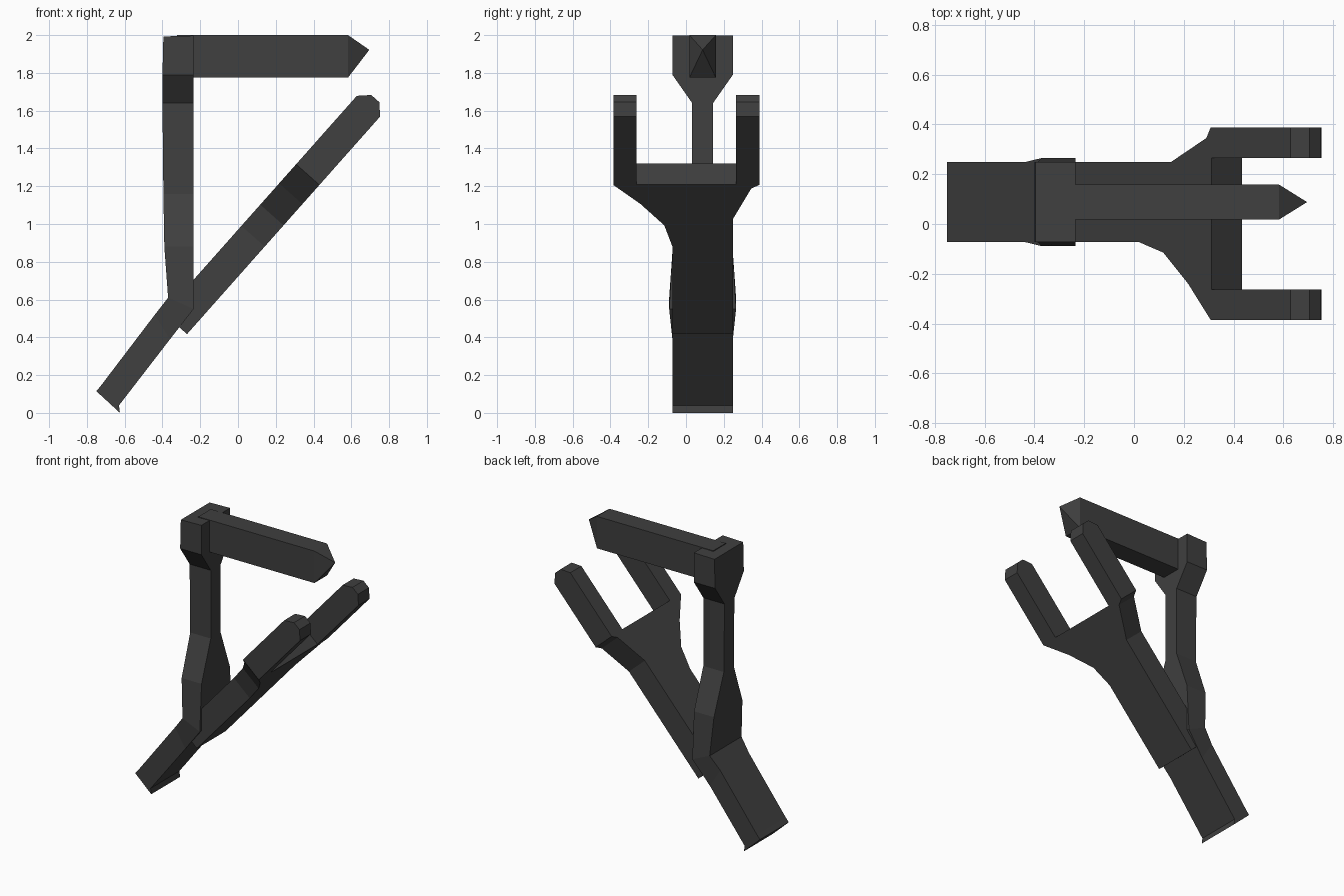
import bpy, bmesh
from mathutils import Vector

if "Cube" in bpy.data.objects:
    bpy.data.objects.remove(bpy.data.objects["Cube"])

MID = 0.088  # y centre of handle, post and arm

# Dark grey finish shared by every part
dark = bpy.data.materials.new("dark_grey")
dark.diffuse_color = (0.05, 0.05, 0.05, 1)
dark.use_nodes = True
dark.node_tree.nodes["Principled BSDF"].inputs["Base Color"].default_value = dark.diffuse_color


def finish(name, bm):
    bmesh.ops.recalc_face_normals(bm, faces=bm.faces)
    mesh = bpy.data.meshes.new(name)
    bm.to_mesh(mesh)
    bm.free()
    mesh.materials.append(dark)
    obj = bpy.data.objects.new(name, mesh)
    bpy.context.collection.objects.link(obj)
    return obj


def loft(name, rings):
    """Skin a list of four-cornered rings and cap both ends."""
    bm = bmesh.new()
    loops = [[bm.verts.new(p) for p in ring] for ring in rings]
    for a, b in zip(loops, loops[1:]):
        for i in range(4):
            j = (i + 1) % 4
            bm.faces.new((a[i], a[j], b[j], b[i]))
    bm.faces.new(loops[0])
    bm.faces.new(loops[-1])
    return finish(name, bm)


# Handle and post: back x, back z, front x, front z, half width
sections = [
    (-0.75, 0.115, -0.625, 0.0, 0.16),
    (-0.725, 0.145, -0.63, 0.04, 0.16),
    (-0.44, 0.52, -0.36, 0.39, 0.16),
    (-0.37, 0.61, -0.235, 0.55, 0.177),
    (-0.39, 0.88, -0.235, 0.88, 0.158),
    (-0.395, 1.16, -0.235, 1.16, 0.055),
    (-0.40, 1.64, -0.235, 1.64, 0.055),
    (-0.40, 1.79, -0.235, 1.79, 0.16),
    (-0.395, 1.993, -0.235, 1.997, 0.16),
]
loft("handle_and_post", [
    [(bx, MID - w, bz), (fx, MID - w, fz), (fx, MID + w, fz), (bx, MID + w, bz)]
    for bx, bz, fx, fz, w in sections])

# Upper arm with a pointed end
bm = bmesh.new()
bmesh.ops.create_cube(bm, size=1)
for v in bm.verts:
    v.co = Vector((0.13 + v.co.x * 0.905, MID + v.co.y * 0.14, 1.8875 + v.co.z * 0.225))
end = max(bm.faces, key=lambda f: f.calc_center_median().x)
tip = bmesh.ops.poke(bm, faces=[end])["verts"][0]
tip.co = (0.695, MID, 1.922)
finish("upper_arm", bm)

# Forked slab: outline in (distance along slope, y), extruded across thickness
origin = Vector((-0.27, 0, 0.417))
along = Vector((0.664, 0, 0.748))
normal = Vector((-0.748, 0, 0.664))
TIP = 1.594
outline = [
    (0, -0.072), (0.62, -0.072), (0.77, -0.115), (0.92, -0.24), (1.056, -0.385),
    (TIP, -0.385), (TIP, -0.263), (1.06, -0.263), (1.06, 0.265),
    (TIP, 0.265), (TIP, 0.388), (1.056, 0.388), (1.03, 0.345), (0.814, 0.248), (0, 0.248),
]
bm = bmesh.new()
face = bm.faces.new([bm.verts.new((s, y, 0)) for s, y in outline])
new = bmesh.ops.extrude_face_region(bm, geom=[face])["geom"]
bmesh.ops.translate(bm, vec=(0, 0, 0.165), verts=[g for g in new if isinstance(g, bmesh.types.BMVert)])
bmesh.ops.recalc_face_normals(bm, faces=bm.faces)
# Chamfer the prong ends
edges = [e for e in bm.edges
         if all(v.co.x > TIP - 0.01 for v in e.verts)
         and abs(e.verts[0].co.z - e.verts[1].co.z) < 0.01]
bmesh.ops.bevel(bm, geom=edges, offset=0.054, segments=1, affect='EDGES')
for v in bm.verts:
    s, y, t = v.co
    v.co = origin + along * s + normal * t + Vector((0, y, 0))
finish("forked_slab", bm)
